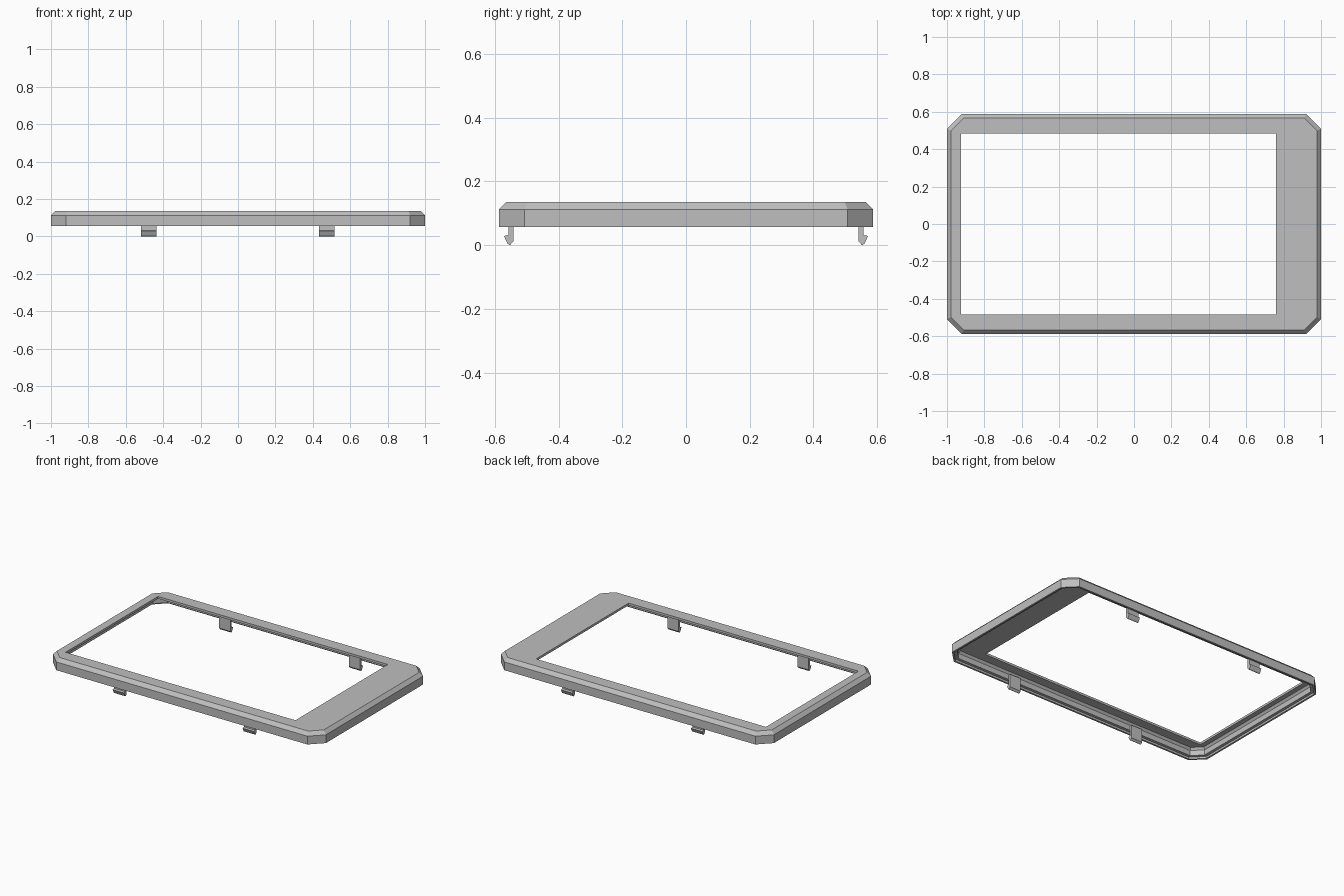
import bpy, bmesh

cube = bpy.data.objects.get("Cube")
if cube:
    bpy.data.objects.remove(cube, do_unlink=True)

HALF_X, HALF_Y, CUT = 1.0, 0.588, 0.08
TOP, UNDER, RIM = 0.135, 0.12, 0.057
WINDOW = (-0.925, 0.76, 0.484)  # left, right, half depth

grey = bpy.data.materials.new("plain_grey")
grey.use_nodes = True
colour = (0.52, 0.52, 0.52, 1)
grey.diffuse_color = colour
grey.node_tree.nodes["Principled BSDF"].inputs["Base Color"].default_value = colour


def finish(bm, name):
    bmesh.ops.recalc_face_normals(bm, faces=bm.faces)
    mesh = bpy.data.meshes.new(name)
    bm.to_mesh(mesh)
    bm.free()
    mesh.materials.append(grey)
    obj = bpy.data.objects.new(name, mesh)
    bpy.context.collection.objects.link(obj)
    return obj


def octagon(bm, inset, z):
    """Rectangle with cut corners, two vertices per corner, anticlockwise."""
    x, y, c = HALF_X - inset, HALF_Y - inset, CUT - inset * 0.586
    points = []
    for sx, sy in ((1, 1), (-1, 1), (-1, -1), (1, -1)):
        pair = [(sx * x, sy * (y - c)), (sx * (x - c), sy * y)]
        points += pair if sx * sy > 0 else pair[::-1]
    return [bm.verts.new((px, py, z)) for px, py in points]


def window_ring(bm, z):
    left, right, y = WINDOW
    return [bm.verts.new((px, py, z)) for px, py in
            ((right, y), (left, y), (left, -y), (right, -y))]


def join_rings(bm, a, b):
    n = len(a)
    for i in range(n):
        j = (i + 1) % n
        bm.faces.new((a[i], a[j], b[j], b[i]))


def plate(bm, outer, inner):
    """Flat face band between the eight-sided outline and the window."""
    for k in range(4):
        bm.faces.new((outer[2 * k], outer[2 * k + 1], inner[k]))
        bm.faces.new((outer[2 * k + 1], outer[(2 * k + 2) % 8],
                      inner[(k + 1) % 4], inner[k]))


# Hollow bezel: chamfered outside, stepped rim and ledge inside
bm = bmesh.new()
section = [(0.022, TOP), (0, 0.112), (0, RIM), (0.012, RIM), (0.012, 0.07),
           (0.031, 0.07), (0.031, 0.105), (0.042, UNDER)]
rings = [octagon(bm, inset, z) for inset, z in section]
for a, b in zip(rings, rings[1:]):
    join_rings(bm, a, b)
upper, lower = window_ring(bm, TOP), window_ring(bm, UNDER)
plate(bm, rings[0], upper)
plate(bm, rings[-1], lower)
join_rings(bm, upper, lower)
finish(bm, "bezel_frame")

# Four snap clips with outward hooks
HOOK = [(0.542, 0.1), (0.557, 0.1), (0.557, 0.032), (0.572, 0.029),
        (0.56, 0.004), (0.553, 0), (0.542, 0.012)]
for side, depth in (("front", -1), ("back", 1)):
    for hand, x in (("right", -0.477), ("left", 0.475)):
        bm = bmesh.new()
        ends = [[bm.verts.new((x + dx, depth * y, z)) for y, z in HOOK]
                for dx in (-0.041, 0.041)]
        join_rings(bm, *ends)
        for end in ends:
            bm.faces.new(end)
        finish(bm, f"{side}_{hand}_clip")
